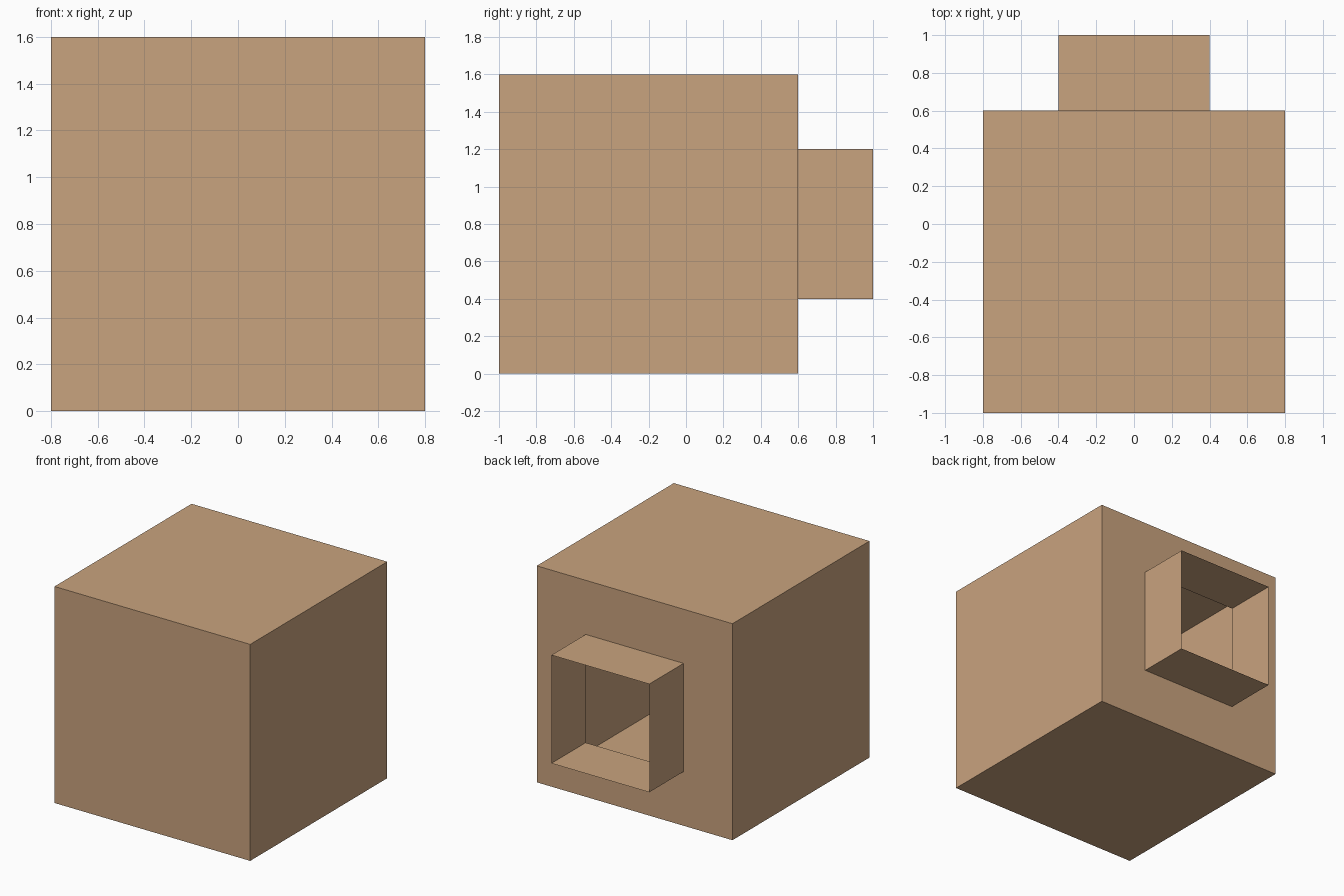
import bpy
import bmesh
from mathutils import Matrix, Vector

if "Cube" in bpy.data.objects:
    bpy.data.objects.remove(bpy.data.objects["Cube"])

SIZE, NECK = 1.6, 0.4

tan = bpy.data.materials.new("tan")
tan.diffuse_color = (0.584, 0.366, 0.209, 1.0)
tan.use_nodes = True
tan.node_tree.nodes["Principled BSDF"].inputs["Base Color"].default_value = tan.diffuse_color

bm = bmesh.new()

# Hollow cube body, thin single-surface walls
bmesh.ops.create_cube(bm, size=SIZE, matrix=Matrix.Translation((0, -0.2, SIZE / 2)))
bm.normal_update()
back = max(bm.faces, key=lambda f: f.calc_center_median().y)

# Square opening in the back wall, extended into an open neck
bmesh.ops.inset_region(bm, faces=[back], thickness=0.4, use_even_offset=True)
ext = bmesh.ops.extrude_face_region(bm, geom=[back])
cap_verts = [g for g in ext["geom"] if isinstance(g, bmesh.types.BMVert)]
cap_faces = [g for g in ext["geom"] if isinstance(g, bmesh.types.BMFace)]
bmesh.ops.translate(bm, verts=cap_verts, vec=Vector((0, NECK, 0)))

# Open the neck's end and clear any wall left across its root
cap = set(cap_faces)
cap.update(f for f in bm.faces
           if all(abs(v.co.x) < 0.41 and abs(v.co.y - 0.6) < 0.01 for v in f.verts))
bmesh.ops.delete(bm, geom=list(cap), context='FACES_ONLY')
bmesh.ops.recalc_face_normals(bm, faces=bm.faces[:])

mesh = bpy.data.meshes.new("hollow_box_with_neck")
bm.to_mesh(mesh)
bm.free()
mesh.materials.append(tan)
box = bpy.data.objects.new("hollow_box_with_neck", mesh)
bpy.context.collection.objects.link(box)
